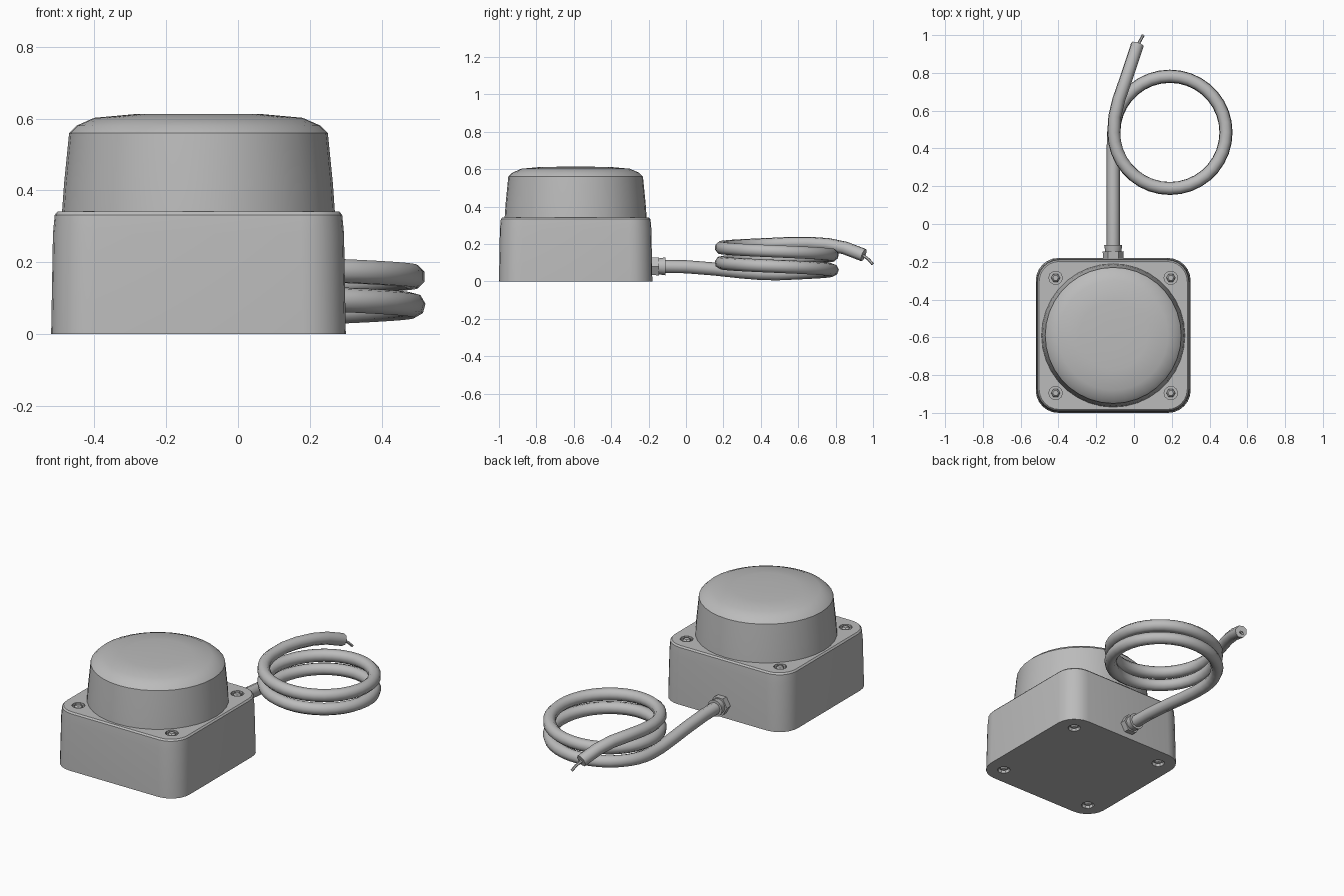
import bpy, bmesh, math
from mathutils import Vector, Matrix

cube = bpy.data.objects.get("Cube")
if cube:
    bpy.data.objects.remove(cube, do_unlink=True)

grey = bpy.data.materials.new("plain grey")
grey.use_nodes = True
grey.diffuse_color = (0.5, 0.5, 0.5, 1)
grey.node_tree.nodes["Principled BSDF"].inputs["Base Color"].default_value = (0.5, 0.5, 0.5, 1)

CX, CY = -0.11, -0.59      # housing centre
COIL_X, COIL_Y = 0.19, 0.485


def activate(ob):
    bpy.ops.object.select_all(action='DESELECT')
    ob.select_set(True)
    bpy.context.view_layer.objects.active = ob


def loft(name, rings, close=True):
    """Skin a list of equal-length rings of points, capped at both ends."""
    bm = bmesh.new()
    loops = [[bm.verts.new(p) for p in ring] for ring in rings]
    n = len(loops[0])
    for a, b in zip(loops, loops[1:]):
        for i in range(n):
            j = (i + 1) % n
            bm.faces.new((a[i], a[j], b[j], b[i]))
    bm.faces.new(loops[0][::-1])
    bm.faces.new(loops[-1])
    bmesh.ops.recalc_face_normals(bm, faces=bm.faces)
    me = bpy.data.meshes.new(name)
    bm.to_mesh(me)
    bm.free()
    me.materials.append(grey)
    ob = bpy.data.objects.new(name, me)
    bpy.context.collection.objects.link(ob)
    return ob


def circle(x, y, z, r, n):
    return [(x + r * math.cos(2 * math.pi * i / n),
             y + r * math.sin(2 * math.pi * i / n), z) for i in range(n)]


def rounded_square(half, radius, z, steps=6):
    pts = []
    for q in range(4):
        mid = math.radians(45 + 90 * q)
        ox = math.copysign(half - radius, math.cos(mid))
        oy = math.copysign(half - radius, math.sin(mid))
        for s in range(steps + 1):
            a = math.pi / 2 * (q + s / steps)
            pts.append((CX + ox + radius * math.cos(a), CY + oy + radius * math.sin(a), z))
    return pts


def lathe(name, x, y, profile, n):
    return loft(name, [circle(x, y, z, r, n) for r, z in profile])


def smooth(ob, degrees=30):
    activate(ob)
    bpy.ops.object.shade_smooth_by_angle(angle=math.radians(degrees))


def cable(name, points, radius, sides=2):
    cu = bpy.data.curves.new(name, 'CURVE')
    cu.dimensions = '3D'
    cu.bevel_depth = radius
    cu.bevel_resolution = sides
    cu.use_fill_caps = True
    sp = cu.splines.new('POLY')
    sp.points.add(len(points) - 1)
    for p, co in zip(sp.points, points):
        p.co = (*co, 1)
    cu.materials.append(grey)
    ob = bpy.data.objects.new(name, cu)
    bpy.context.collection.objects.link(ob)
    activate(ob)
    bpy.ops.object.convert(target='MESH')
    smooth(ob, 50)
    return ob


# Square housing with rounded corners and a chamfered top edge
housing = loft("housing", [rounded_square(0.41, 0.12, 0.0),
                           rounded_square(0.405, 0.12, 0.28),
                           rounded_square(0.40, 0.115, 0.332),
                           rounded_square(0.392, 0.107, 0.341)])

# Corner screw wells, top and bottom, each with a screw head inside
corners = [(CX + sx * 0.305, CY + sy * 0.305) for sx in (-1, 1) for sy in (-1, 1)]
for x, y in corners:
    for z0, z1 in ((0.315, 0.40), (-0.05, 0.02)):
        cutter = lathe("screw_well_cutter", x, y, [(0.036, z0), (0.036, z1)], 10)
        mod = housing.modifiers.new("well", 'BOOLEAN')
        mod.operation = 'DIFFERENCE'
        mod.solver = 'EXACT'
        mod.object = cutter
        activate(housing)
        bpy.ops.object.modifier_apply(modifier=mod.name)
        bpy.data.objects.remove(cutter, do_unlink=True)
    lathe("top_screw", x, y, [(0.024, 0.31), (0.024, 0.335), (0.015, 0.343)], 6)
    lathe("bottom_screw", x, y, [(0.015, 0.005), (0.024, 0.01), (0.024, 0.025)], 6)
smooth(housing)

# Round cap with a shoulder and a slightly crowned top
cap = lathe("round_cap", CX, CY, [(0.38, 0.335), (0.374, 0.42), (0.36, 0.56),
                                  (0.34, 0.58), (0.29, 0.602), (0.18, 0.612),
                                  (0.05, 0.613)], 36)
smooth(cap, 28)

# Cable gland on the back: a nut followed by a collar
for name, r0, r1, y0, y1, n in (("gland_nut", 0.056, 0.052, -0.20, -0.145, 6),
                                ("gland_collar", 0.048, 0.042, -0.15, -0.11, 12)):
    gland = lathe(name, 0, 0, [(r0, -y1), (r1, -y0)], n)
    gland.data.transform(Matrix.Translation((CX, 0, 0.08)) @ Matrix.Rotation(math.pi / 2, 4, 'X'))
    smooth(gland)

# Cable: straight lead, two clockwise turns, then a drooping tail
path = [Vector(p) for p in ((CX, -0.16, 0.08), (CX, 0.0, 0.078), (CX, 0.15, 0.066),
                            (CX, 0.3, 0.05), (CX, 0.4, 0.042))]
STEPS = 36
for i in range(2 * STEPS + 1):
    t = i / STEPS
    a = math.pi - 2 * math.pi * t
    path.append(Vector((COIL_X + 0.297 * math.cos(a), COIL_Y + 0.297 * math.sin(a),
                        0.04 + 0.08 * t)))
path += [Vector(p) for p in ((-0.102, 0.57, 0.204), (-0.08, 0.66, 0.204), (-0.045, 0.76, 0.197),
                             (-0.015, 0.85, 0.178), (0.018, 0.95, 0.14))]
cable("coiled_cable", path, 0.035)

# Bare wire end
cable("wire_end", [(0.015, 0.94, 0.142), (0.035, 0.975, 0.118), (0.048, 0.998, 0.092)], 0.008, 1)
